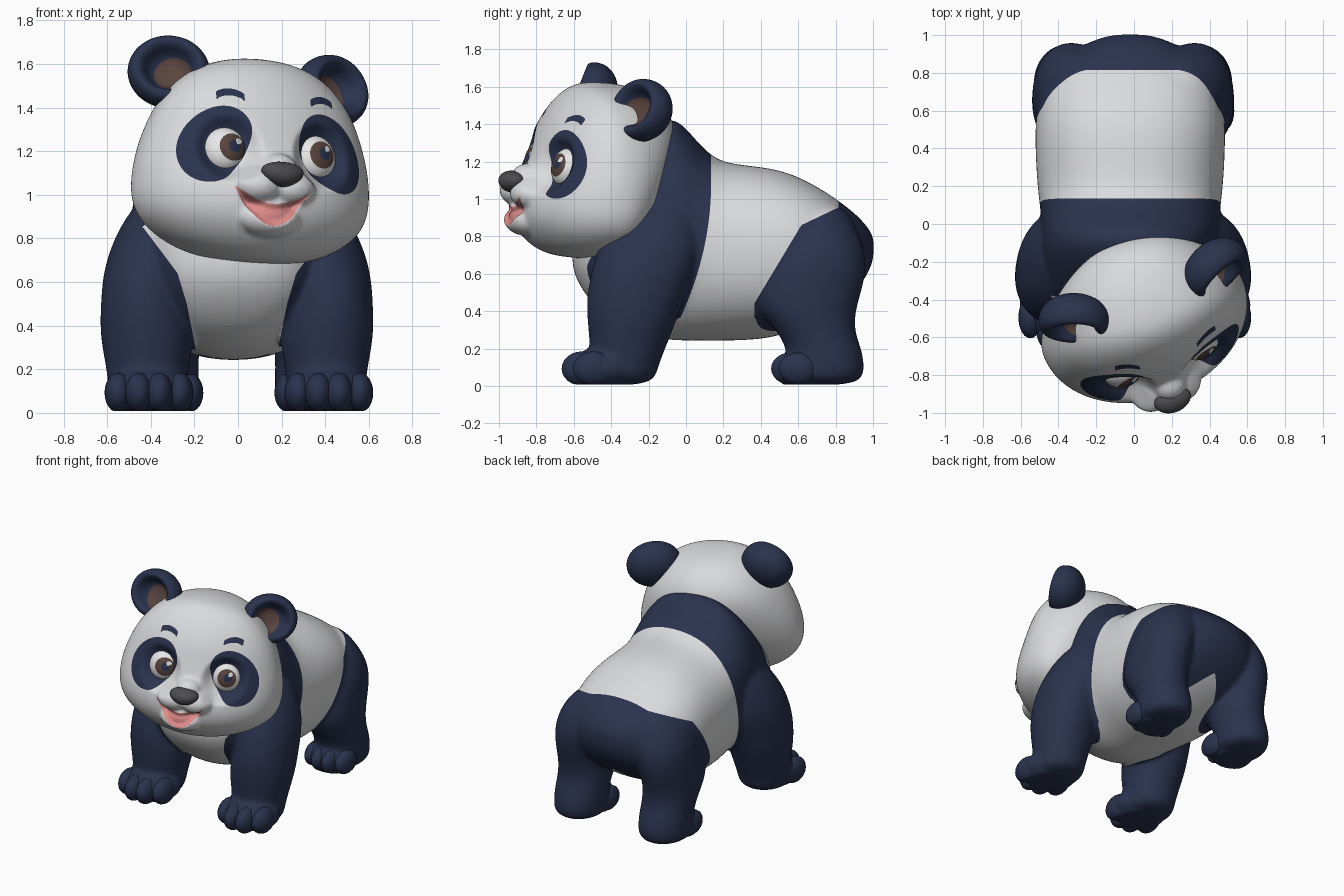
import bpy, bmesh
from math import sin, cos, pi, hypot, radians, copysign
from mathutils import Matrix, Vector

if "Cube" in bpy.data.objects:
    bpy.data.objects.remove(bpy.data.objects["Cube"])

T = Matrix.Translation


def R(deg, axis):
    return Matrix.Rotation(radians(deg), 4, axis)


def mat(name, r, g, b):
    m = bpy.data.materials.new(name)
    m.diffuse_color = (r, g, b, 1)
    m.use_nodes = True
    m.node_tree.nodes["Principled BSDF"].inputs["Base Color"].default_value = m.diffuse_color
    return m


WHITE = mat("white fur", .70, .705, .72)
NAVY = mat("navy fur", .023, .033, .076)
BROWN = mat("brown", .100, .058, .048)
GREY = mat("nose grey", .072, .070, .075)
PINK = mat("mouth pink", .74, .26, .25)
EYE = mat("eye white", .80, .80, .80)


def loft(bm, rings, axis, power=2.0, n=32):
    """Skin rings (t, cx, c, rx, r_neg, r_pos) stacked along axis z or y."""
    loops = []
    for t, cx, c, rx, rn, rp in rings:
        loop = []
        for i in range(n):
            a = 2 * pi * i / n
            u, w = (copysign(abs(k) ** (2 / power), k) for k in (cos(a), sin(a)))
            p, q = cx + rx * u, c + (rp if w > 0 else rn) * w
            loop.append(bm.verts.new((p, q, t) if axis == 'z' else (p, t, q)))
        loops.append(loop)
    for A, B in zip(loops, loops[1:]):
        for i in range(n):
            j = (i + 1) % n
            bm.faces.new((A[i], A[j], B[j], B[i]))
    bm.faces.new(loops[0])
    bm.faces.new(loops[-1])
    bmesh.ops.recalc_face_normals(bm, faces=bm.faces[:])


def ball(bm, centre, radii, seg=32):
    m = T(Vector(centre)) @ Matrix.Diagonal((*radii, 1))
    bmesh.ops.create_uvsphere(bm, u_segments=seg, v_segments=seg // 2, radius=1, matrix=m)


def paint(bm, f, idx):
    """Cut the surface along f = 0 and colour the side where f > 0."""
    val = {v: f(v.co) for v in bm.verts}
    new = []
    for e in list(bm.edges):
        a, b = e.verts
        if val[a] * val[b] < 0:
            t = min(.95, max(.05, val[a] / (val[a] - val[b])))
            new.append(bmesh.utils.edge_split(e, a, t)[1])
    if new:
        bmesh.ops.connect_verts(bm, verts=new)
    for face in bm.faces:
        if f(face.calc_center_median()) > 0:
            face.material_index = idx


def build(name, bm, mats, matrix=None, subd=0, voxel=0, smooth=0, shape=None, paints=()):
    me = bpy.data.meshes.new(name)
    ob = bpy.data.objects.new(name, me)
    bpy.context.collection.objects.link(ob)
    bm.to_mesh(me)
    if subd:
        ob.modifiers.new("subd", 'SUBSURF').levels = subd
    if voxel:
        r = ob.modifiers.new("fuse", 'REMESH')
        r.mode, r.voxel_size = 'VOXEL', voxel
    if smooth:
        s = ob.modifiers.new("smooth", 'SMOOTH')
        s.factor, s.iterations = .5, smooth
    bm.free()
    bm = bmesh.new()
    bm.from_object(ob, bpy.context.evaluated_depsgraph_get())
    ob.modifiers.clear()
    for v in bm.verts:
        if shape:
            shape(v.co)
    for f in bm.faces:
        f.material_index = 0
    for f, idx in paints:
        paint(bm, f, idx)
    for f in bm.faces:
        f.smooth = True
    bm.to_mesh(me)
    bm.free()
    for m in mats:
        me.materials.append(m)
    if matrix:
        ob.matrix_world = matrix
    return ob


# ---- body: torso and four legs fused together
bm = bmesh.new()
torso = [(-.61, .75, .62, .12), (-.55, .95, .50, .30), (-.45, 1.10, .38, .38), (-.30, 1.27, .29, .44),
         (-.15, 1.42, .25, .47), (-.05, 1.44, .24, .47), (.05, 1.32, .24, .475), (.13, 1.235, .24, .485),
         (.22, 1.19, .24, .495), (.40, 1.175, .245, .505), (.55, 1.145, .28, .505), (.70, 1.07, .35, .48),
         (.82, .99, .42, .42), (.92, .91, .52, .31), (.98, .84, .61, .18), (1.005, .79, .69, .08)]
loft(bm, [(y, -.02, (t + b) / 2, w, (t - b) / 2, (t - b) / 2) for y, t, b, w in torso], 'y', 2.25)
front_leg = [(.0, .41, -.36, .17, .19), (.1, .41, -.34, .18, .19), (.2, .41, -.31, .187, .2),
             (.35, .41, -.29, .22, .24), (.5, .425, -.265, .2, .268), (.65, .42, -.22, .195, .275),
             (.8, .36, -.18, .205, .275), (.95, .28, -.13, .2, .22), (1.06, .2, -.1, .14, .15)]
rear_leg = [(.0, .35, .74, .17, .2), (.1, .35, .745, .178, .213), (.2, .35, .74, .175, .2),
            (.3, .35, .69, .178, .208), (.42, .35, .64, .187, .27), (.55, .345, .67, .19, .285),
            (.7, .32, .705, .21, .265), (.85, .26, .71, .205, .2), (.98, .2, .72, .12, .12)]
for s in (-1, 1):
    for leg in (front_leg, rear_leg):
        loft(bm, [(z, s * x - .005, y, rx, ry, ry) for z, x, y, rx, ry in leg], 'z', 2.05)
    ball(bm, (s * .41 + .005, -.43, .095), (.205, .19, .12))
    ball(bm, (s * .35 - .01, .62, .085), (.175, .14, .115))


def flat_sole(co):
    co.z = max(co.z, .008)


def body_dark(p):
    x, y, z = abs(p.x + .005), p.y, p.z
    # shoulder band with a pale chest between the legs
    back_edge = .134 - .32 * min(.75, max(0, 1.08 - z)) ** 2
    chest = .19 + .2 * max(0, z - .3) + .1 * max(0, z - .5) + .45 * max(0, z - .64)
    pale = min(chest - x, max(.6 - z, -.38 - y))
    front = min(back_edge - y, -pale)
    # haunches, pale between the legs
    edge = min(.815, .365 + .6 * max(0, z - .44) + 1.5 * max(0, z - .86))
    crotch = .14 * (hypot(x / .13, max(0, z - .25) / .18) - 1)
    dark = max(front, min(y - edge, crotch))
    # near the ground only the legs are dark, not the belly
    leg = min(hypot((x - .41) / .225, (y + .29) / .25), hypot((x - .35) / .195, (y - .66) / .26))
    return min(dark, .2 * (1.1 - leg) + 1.5 * max(0, z - .36) + 4 * max(0, .23 - z))


build("body", bm, [WHITE, NAVY], subd=2, voxel=.014, smooth=12, shape=flat_sole, paints=[(body_dark, 1)])

# ---- toes
for label, cx, cy, step, back, r in (("front", .412, -.555, .094, .06, (.063, .11, .092)),
                                     ("rear", .345, .56, .084, .04, (.056, .105, .086))):
    bm = bmesh.new()
    for s in (-1, 1):
        for k in (-1.5, -.5, .5, 1.5):
            ball(bm, (s * cx + k * step + .004, cy + back * (abs(k) > 1), .093), r, 24)
    build(label + "_toes", bm, [NAVY], shape=flat_sole)

# ---- head, turned and tilted; modelled in its own frame facing -y
HEAD = T((.06, -.5, 1.12)) @ R(20, 'Z') @ R(5, 'Y')
bm = bmesh.new()
skull = [(-.435, .2, .2, .05), (-.38, .39, .32, .11), (-.29, .515, .395, .2), (-.2, .565, .432, .28),
         (-.1, .572, .428, .34), (0, .56, .388, .385), (.08, .54, .35, .415), (.18, .505, .312, .44),
         (.28, .455, .277, .435), (.38, .375, .215, .385), (.46, .265, .145, .29), (.505, .1, .06, .1)]
loft(bm, [(z, 0, 0, a, f, b) for z, a, f, b in skull], 'z')
for s in (-1, 1):
    ball(bm, (s * .08 - .015, -.36, -.085), (.12, .125, .09))
ball(bm, (0, -.37, -.01), (.09, .09, .08))
ball(bm, (-.03, -.365, -.23), (.155, .112, .09))


def mouth(p):
    if p.y > -.15:
        return -1
    t = ((p.x + .04) / .175) ** 2
    return min(-.165 + .07 * t - p.z, p.z + .268 - .17 * t)


def face_shape(co):
    if co.y > 0:
        return
    # eye sockets, then the open mouth
    dx, dz = abs(co.x) - .228, co.z - .075
    w = min(1, max(0, 1 - (hypot(dx, dz) - .085) / .08))
    w = w * w * (3 - 2 * w)
    co.y += (-.255 + .21 * dx + .27 * dz - co.y) * w
    co.y += .03 * min(1, max(0, mouth(co) / .025))


def eye_patch(p):
    if p.y > 0:
        return -1
    dx, dz = abs(p.x) - .282, p.z - .09
    a = radians(38)
    u, v = dx * cos(a) + dz * sin(a), -dx * sin(a) + dz * cos(a)
    return 1 - hypot(u / .142, v / .198)


def brow(p):
    if p.y > 0:
        return -1
    dx = abs(p.x - .018) - .225
    return min(.016 - abs(p.z - .335 + 5 * dx * dx), .062 - abs(dx))


build("head", bm, [WHITE, NAVY, PINK], HEAD, subd=2, voxel=.0115, smooth=8, shape=face_shape,
      paints=[(eye_patch, 1), (brow, 1), (mouth, 2)])

# ---- nose, wider at the top
bm = bmesh.new()
ball(bm, (0, 0, 0), (.098, .07, .058))


def nose_shape(co):
    co.x *= 1 + 4 * co.z


build("nose", bm, [GREY], HEAD @ T((-.01, -.452, -.028)), shape=nose_shape)


# ---- eyes, looking towards +x
def disc(cx, cz, r):
    return lambda p: r - hypot(p.x - cx, p.z - cz) if p.y < 0 else -1


for s, side, ix, drop in ((-1, "left", .033, 0), (1, "right", .002, .02)):
    bm = bmesh.new()
    ball(bm, (0, 0, 0), (.1, .075, .105), 48)
    m = HEAD @ T((s * .228, -.255, .075)) @ R(s * 12, 'Z') @ R(-15, 'X') @ T((0, .028, 0))
    build(side + "_eye", bm, [EYE, BROWN, NAVY], m,
          paints=[(disc(ix, 0, .064), 1), (disc(ix + .008, .004, .03), 2), (disc(ix + .026, .03, .015), 0)])

    # ---- ear: a dished dome
    bm = bmesh.new()
    prof = [(.018, .012), (.016, .06), (-.01, .095), (-.06, .115), (-.08, .145), (-.06, .175),
            (0, .192), (.06, .175), (.11, .125), (.135, .06), (.138, .012)]
    loft(bm, [(y, 0, 0, r * 1.02, r * .92, r * .92) for y, r in prof], 'y')
    build(side + "_ear", bm, [NAVY, BROWN],
          HEAD @ T((s * .40 + .005, .12, .41 - drop)) @ R(s * 22, 'Z') @ R(-20, 'X'), subd=2,
          paints=[(lambda p: .086 - hypot(p.x + s * .02, p.z + .015) if p.y < .035 else -1, 1)])
